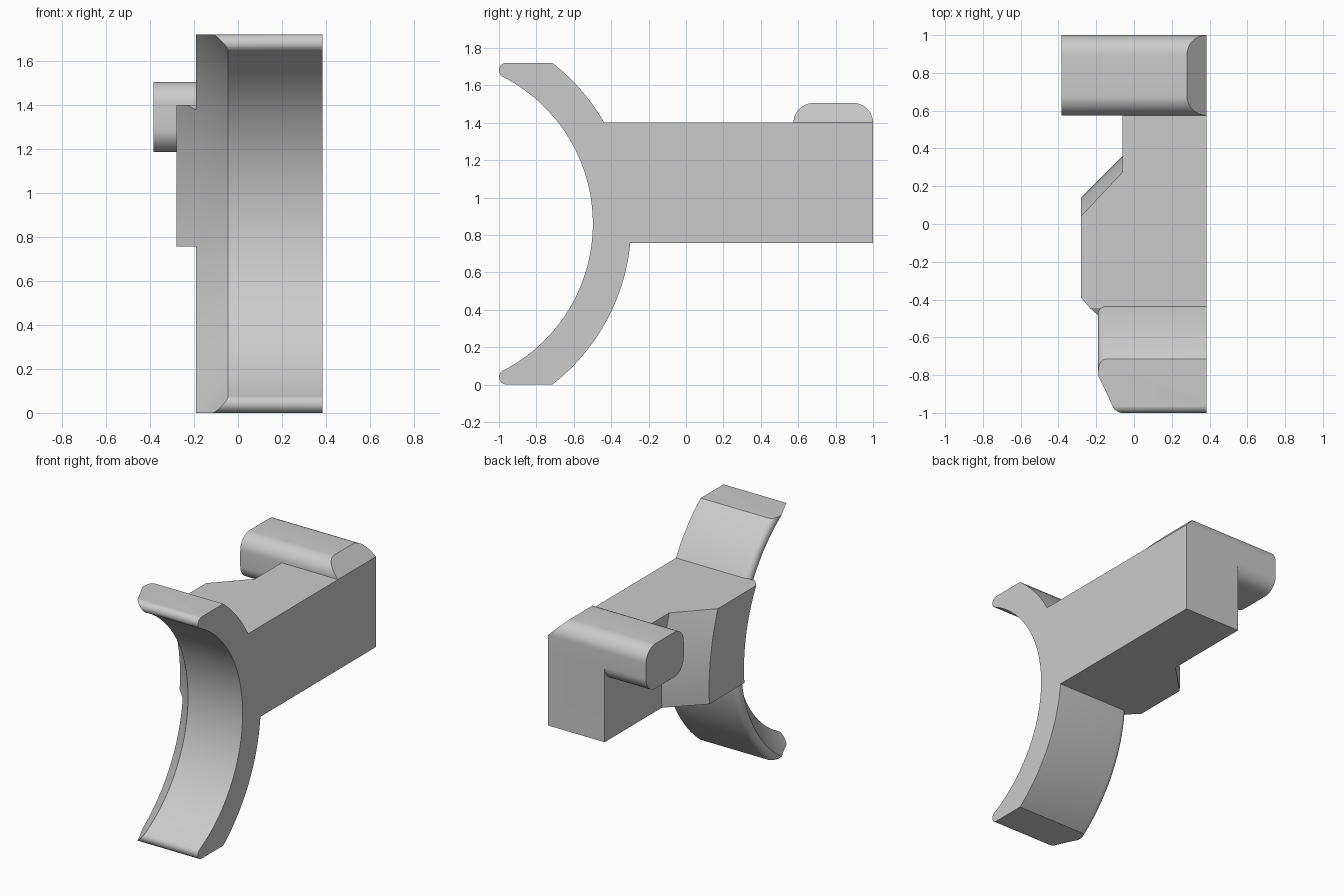
import bpy, bmesh
from math import sin, cos, radians

if "Cube" in bpy.data.objects:
    bpy.data.objects.remove(bpy.data.objects["Cube"])

SIDE = 0.385                 # flat side of the bracket
AXIS_Y, AXIS_Z = -1.38, 0.86  # centre of the saddle arc

grey = bpy.data.materials.new("plain_grey")
grey.use_nodes = True
COLOUR = (0.6, 0.6, 0.6, 1)
grey.diffuse_color = COLOUR
grey.node_tree.nodes["Principled BSDF"].inputs["Base Color"].default_value = COLOUR


def make_object(name, bm):
    bmesh.ops.recalc_face_normals(bm, faces=bm.faces)
    mesh = bpy.data.meshes.new(name)
    bm.to_mesh(mesh)
    bm.free()
    mesh.materials.append(grey)
    obj = bpy.data.objects.new(name, mesh)
    bpy.context.collection.objects.link(obj)
    return obj


def arc(cx, cy, r, start, end, steps=12):
    angles = [radians(start + (end - start) * i / steps) for i in range(steps + 1)]
    return [(cx + r * cos(a), cy + r * sin(a)) for a in angles]


def loft(rings):
    """Closed rings joined in order and capped at both ends."""
    bm = bmesh.new()
    rows = [[bm.verts.new(p) for p in ring] for ring in rings]
    n = len(rows[0])
    for a, b in zip(rows, rows[1:]):
        for i in range(n):
            j = (i + 1) % n
            bm.faces.new((a[i], a[j], b[j], b[i]))
    bm.faces.new(rows[0])
    bm.faces.new(rows[-1])
    return bm


def prism(profile, x0, x1):
    """Extrude a (y, z) profile along x."""
    return loft([[(x, y, z) for y, z in profile] for x in (x0, x1)])


def sweep(section, half_angle, steps):
    """Turn an (x, radius) section about the saddle axis."""
    rings = []
    for i in range(steps + 1):
        a = radians(half_angle * (2 * i / steps - 1))
        rings.append([(x, AXIS_Y + r * cos(a), AXIS_Z + r * sin(a)) for x, r in section])
    return loft(rings)


def rect(y0, y1, z0, z1):
    return [(y0, z0), (y1, z0), (y1, z1), (y0, z1)]


def combine(obj, other, operation):
    mod = obj.modifiers.new(operation.title(), "BOOLEAN")
    mod.operation, mod.solver, mod.object = operation, "EXACT", other
    bpy.context.view_layer.update()
    graph = bpy.context.evaluated_depsgraph_get()
    mesh = bpy.data.meshes.new_from_object(obj.evaluated_get(graph))
    obj.modifiers.clear()
    obj.data = mesh
    bpy.data.objects.remove(other)


# Curved saddle: bevelled inner rim, rounded outer rim
section = [(SIDE, 0.882), (-0.045, 0.882), (-0.19, 1.035)]
section += arc(-0.15, 1.047, 0.04, 180, 90, 6) + [(SIDE, 1.087)]
saddle = make_object("saddle", sweep(section, 78, 80))

# Trim the saddle tips to rounded ends
TIP_Y, TIP_R = -0.96, 0.04
trim = arc(TIP_Y, TIP_R, TIP_R, 270, 117) + [(AXIS_Y, AXIS_Z)]
trim += arc(TIP_Y, 1.72 - TIP_R, TIP_R, 243, 90) + [(-0.1, 1.72), (-0.1, 0)]
combine(saddle, make_object("tip_trim", prism(trim, -1, 1)), "INTERSECT")

# Side boss: turned about the same axis, cut flat above and below
boss = make_object("boss", sweep(
    [(-0.28, 1.128), (-0.28, 1.52), (-0.06, 1.74), (0.1, 1.74), (0.1, 1.05), (-0.175, 1.035), (-0.19, 1.035)],
    30, 48))
combine(boss, make_object("boss_trim", prism(rect(-1, 1, 0.757, 1.4), -1, 1)), "INTERSECT")

# Straight arm
arm = make_object("bracket", prism(rect(-0.46, 1, 0.757, 1.4), -0.06, SIDE))

# Rounded cross peg with a sloped end above the arm
R = 0.105
peg_profile = []
for cy, cz, start in ((1 - R, 1.4, 0), (0.575 + R, 1.4, 90),
                      (0.575 + R, 1.185 + R, 180), (1 - R, 1.185 + R, 270)):
    peg_profile += arc(cy, cz, R, start, start + 90)
bm = prism(peg_profile, -SIDE, SIDE)
cut = bmesh.ops.bisect_plane(bm, geom=bm.verts[:] + bm.edges[:] + bm.faces[:],
                             plane_co=(SIDE, 0, 1.4), plane_no=(1, 0, 1), clear_outer=True)
bmesh.ops.holes_fill(bm, edges=[e for e in bm.edges if e.is_boundary])
peg = make_object("peg", bm)

# Join everything into one solid
for part in (saddle, boss, peg):
    combine(arm, part, "UNION")

bpy.ops.object.select_all(action="DESELECT")
arm.select_set(True)
bpy.context.view_layer.objects.active = arm
bpy.ops.object.shade_smooth_by_angle(angle=radians(25))
